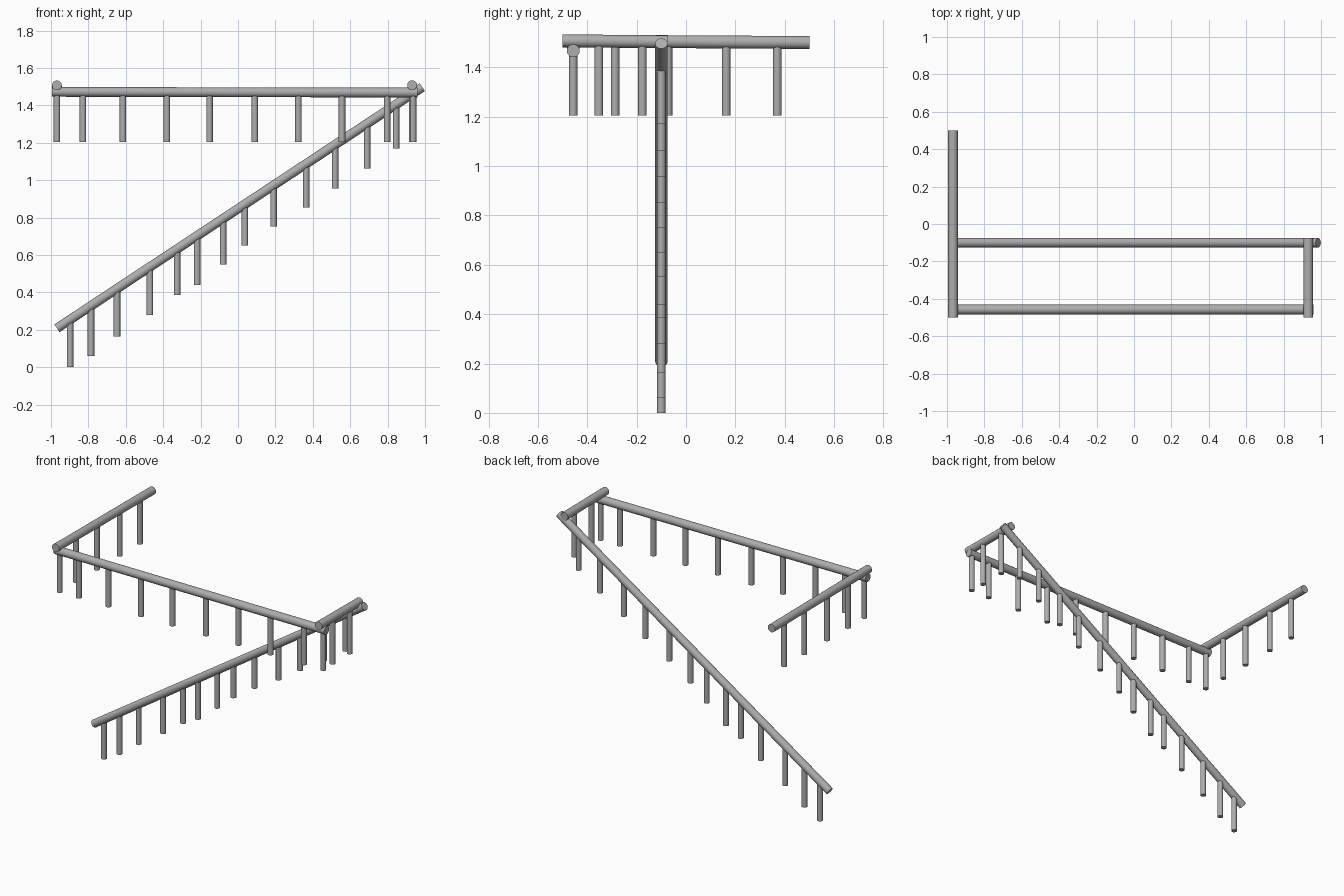
import bpy
from mathutils import Vector

cube = bpy.data.objects.get("Cube")
if cube:
    bpy.data.objects.remove(cube, do_unlink=True)

grey = bpy.data.materials.new("grey_metal")
grey.use_nodes = True
grey.diffuse_color = (0.42, 0.42, 0.42, 1)
grey.node_tree.nodes["Principled BSDF"].inputs["Base Color"].default_value = (0.42, 0.42, 0.42, 1)


def bar(name, start, end, radius):
    """Round capped bar between two points."""
    a, b = Vector(start), Vector(end)
    bpy.ops.mesh.primitive_cylinder_add(vertices=24, radius=radius, depth=(b - a).length,
                                        location=(a + b) / 2)
    ob = bpy.context.object
    ob.name = name
    ob.rotation_euler = (b - a).to_track_quat('Z', 'Y').to_euler()
    ob.data.materials.append(grey)
    bpy.ops.object.shade_smooth_by_angle()
    return ob


def post(name, rail, t, bottom):
    """Upright hanging from a rail at fraction t of its length."""
    top = Vector(rail[0]).lerp(Vector(rail[1]), t)
    bar(name, (top.x, top.y, bottom), top, POST_R)


POST_R = 0.0175
FLOOR = 1.205

# Rails
front = ((-0.995, -0.457, 1.472), (0.96, -0.457, 1.468))
side = ((-0.968, -0.5, 1.507), (-0.968, 0.5, 1.501))
short = ((0.931, -0.5, 1.508), (0.931, -0.075, 1.504))
slope = ((-0.968, -0.1, 0.208), (0.985, -0.1, 1.497))
bar("front_rail", *front, 0.026)
bar("side_rail", *side, 0.026)
bar("short_rail", *short, 0.026)
bar("sloping_rail", *slope, 0.025)

# Posts of the level rails, placed along each rail's axis
level = (
    ("front_post", front, 0, (-0.968, -0.829, -0.615, -0.38, -0.152, 0.09, 0.323, 0.556, 0.797, 0.936)),
    ("side_post", side, 1, (-0.287, -0.073, 0.163, 0.37)),
    ("short_post", short, 1, (-0.353, -0.177)),
)
for name, rail, axis, spots in level:
    lo, hi = rail[0][axis], rail[1][axis]
    for s in spots:
        post(name, rail, (s - lo) / (hi - lo), FLOOR)

# Posts of the sloping rail: position along x and foot height
feet = ((-0.898, 0), (-0.786, 0.06), (-0.647, 0.163), (-0.471, 0.28), (-0.326, 0.385),
        (-0.219, 0.44), (-0.08, 0.55), (0.037, 0.65), (0.19, 0.752), (0.364, 0.853),
        (0.519, 0.956), (0.69, 1.063), (0.845, 1.17))
for x, z in feet:
    post("sloping_post", slope, (x - slope[0][0]) / (slope[1][0] - slope[0][0]), z)
